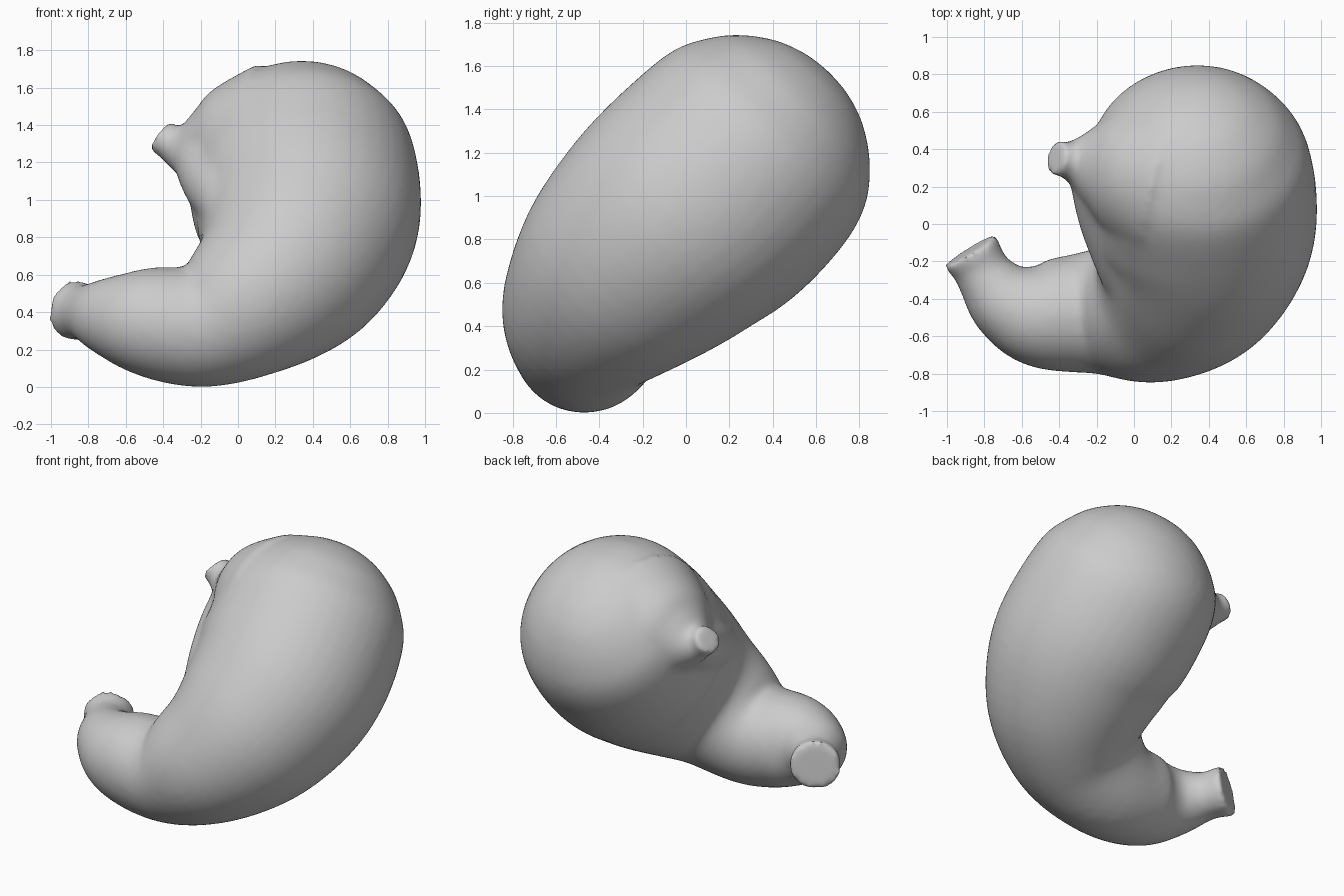
import bpy, bmesh, math
from mathutils import Vector

if "Cube" in bpy.data.objects:
    bpy.data.objects.remove(bpy.data.objects["Cube"], do_unlink=True)

SEG, STEPS = 40, 5

grey = bpy.data.materials.new("plain grey")
grey.use_nodes = True
grey.diffuse_color = (0.6, 0.6, 0.6, 1)
grey.node_tree.nodes["Principled BSDF"].inputs["Base Color"].default_value = (0.6, 0.6, 0.6, 1)


def smooth_path(stations):
    """Catmull-Rom through (x, y, z, radius) stations."""
    p = [Vector(s) for s in stations]
    p = [2 * p[0] - p[1]] + p + [2 * p[-1] - p[-2]]
    out = []
    for a, b, c, d in zip(p, p[1:], p[2:], p[3:]):
        for i in range(STEPS):
            t = i / STEPS
            out.append((2 * b + (c - a) * t + (2 * a - 5 * b + 4 * c - d) * t * t
                        + (3 * b - a - 3 * c + d) * t ** 3) / 2)
    return out + [p[-2]]


def loft(bm, stations):
    """Closed tube of round rings along a path."""
    path = smooth_path(stations)
    normal = Vector((1, 0, 0.1))
    rings = []
    for i, s in enumerate(path):
        tan = (path[min(i + 1, len(path) - 1)] - path[max(i - 1, 0)]).to_3d().normalized()
        normal = (normal - tan * normal.dot(tan)).normalized()
        side = tan.cross(normal)
        ring = []
        for k in range(SEG):
            a = math.tau * k / SEG
            ring.append(bm.verts.new(s.to_3d() + max(s.w, 0.01) * (normal * math.cos(a) + side * math.sin(a))))
        rings.append(ring)
    for r, q in zip(rings, rings[1:]):
        for k in range(SEG):
            n = (k + 1) % SEG
            bm.faces.new((r[k], r[n], q[n], q[k]))
    bm.faces.new(rings[0][::-1])
    bm.faces.new(rings[-1])


bm = bmesh.new()

# Rounded upper dome, running into the curved sac and the lower outlet tube
centre, axis, radius = Vector((0.34, 0.235, 1.13)), Vector((-0.03, 0.68, 0.73)), 0.615
sac = []
for deg in (89, 76, 60, 40, 18):
    a = math.radians(deg)
    sac.append((*(centre + axis * radius * math.sin(a)), radius * math.cos(a)))
sac += [
    (0.36, 0.14, 1.04, 0.617),
    (0.36, -0.07, 0.86, 0.595),
    (0.26, -0.29, 0.65, 0.53),
    (0.07, -0.435, 0.465, 0.428),
    (-0.2, -0.47, 0.33, 0.336),
    (-0.5, -0.48, 0.35, 0.29),
    (-0.68, -0.41, 0.375, 0.22),
    (-0.79, -0.29, 0.395, 0.16),
    (-0.83, -0.22, 0.4, 0.15),
    (-0.88, -0.14, 0.41, 0.168),
]
loft(bm, sac)

# Flared inlet tube on the inner side
loft(bm, [
    (0.1, 0.26, 1.27, 0.46),
    (-0.1, 0.3, 1.275, 0.34),
    (-0.22, 0.32, 1.275, 0.225),
    (-0.31, 0.335, 1.285, 0.135),
    (-0.37, 0.345, 1.31, 0.095),
    (-0.42, 0.355, 1.345, 0.1),
])

# Soft ridge from the inlet down the inner curve
loft(bm, [
    (-0.2, 0.32, 1.25, 0.16),
    (-0.12, 0.06, 1.11, 0.185),
    (-0.02, -0.18, 0.99, 0.195),
    (0.06, -0.35, 0.85, 0.2),
])

bmesh.ops.recalc_face_normals(bm, faces=bm.faces)
mesh = bpy.data.meshes.new("stomach")
bm.to_mesh(mesh)
bm.free()
mesh.materials.append(grey)
body = bpy.data.objects.new("stomach", mesh)
bpy.context.collection.objects.link(body)

# Fuse the tubes into one skin and soften the joins
remesh = body.modifiers.new("fuse", "REMESH")
remesh.mode = "VOXEL"
remesh.voxel_size = 0.022
remesh.use_smooth_shade = True
soften = body.modifiers.new("soften", "SMOOTH")
soften.factor = 0.5
soften.iterations = 14

bpy.context.view_layer.objects.active = body
body.select_set(True)
bpy.ops.object.shade_smooth_by_angle(angle=math.radians(50))
